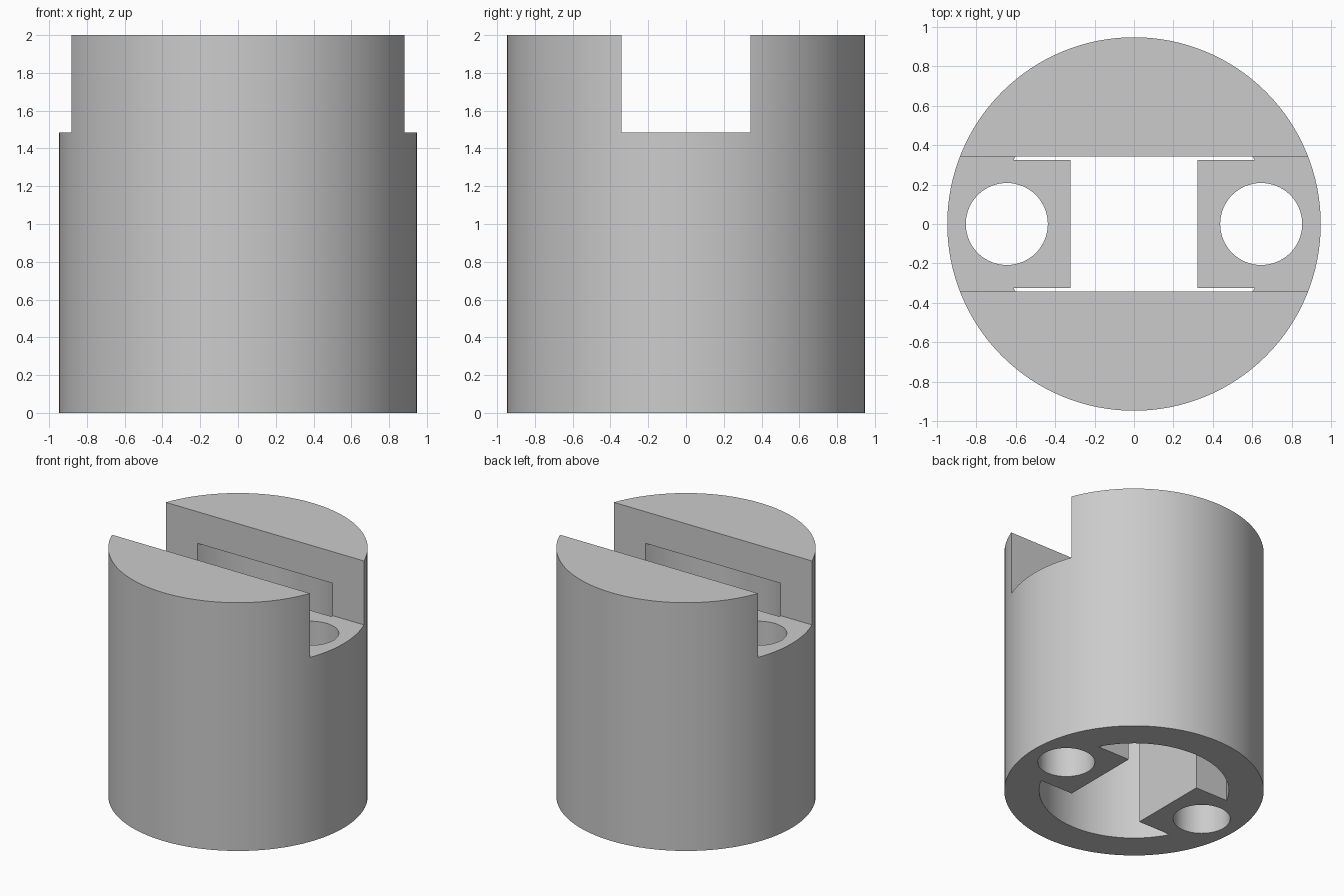
import bpy

cube = bpy.data.objects.get("Cube")
if cube:
    bpy.data.objects.remove(cube, do_unlink=True)

RADIUS, HEIGHT = 0.947, 2.0
SLOT_HALF, SLOT_FLOOR = 0.342, 1.485
CAVITY_RADIUS, CAVITY_TOP = 0.692, 1.745
LUG_HALF, LUG_INNER = 0.324, 0.322
HOLE_X, HOLE_RADIUS = 0.645, 0.208

grey = bpy.data.materials.new("plain grey")
grey.use_nodes = True
colour = (0.6, 0.6, 0.6, 1)
grey.diffuse_color = colour
grey.node_tree.nodes["Principled BSDF"].inputs["Base Color"].default_value = colour


def finish(name):
    ob = bpy.context.object
    ob.name = name
    ob.data.materials.append(grey)
    return ob


def cylinder(name, radius, z0, z1, x=0, sides=128):
    bpy.ops.mesh.primitive_cylinder_add(
        vertices=sides, radius=radius, depth=z1 - z0, location=(x, 0, (z0 + z1) / 2))
    return finish(name)


def box(name, x0, x1, half_y, z0, z1):
    bpy.ops.mesh.primitive_cube_add(
        size=1, location=((x0 + x1) / 2, 0, (z0 + z1) / 2))
    ob = finish(name)
    ob.scale = (x1 - x0, 2 * half_y, z1 - z0)
    bpy.ops.object.transform_apply(location=False, rotation=False, scale=True)
    return ob


def cut(target, cutter):
    mod = target.modifiers.new("cut", "BOOLEAN")
    mod.operation = "DIFFERENCE"
    mod.solver = "EXACT"
    mod.object = cutter
    bpy.context.view_layer.objects.active = target
    bpy.ops.object.modifier_apply(modifier=mod.name)
    bpy.data.objects.remove(cutter, do_unlink=True)


# Round outer body
body = cylinder("slotted_body", RADIUS, 0, HEIGHT)

# Bottom cavity, leaving a square lug standing on each side
cavity = cylinder("cavity_cutter", CAVITY_RADIUS, -0.1, CAVITY_TOP)
for side in (-1, 1):
    x0, x1 = sorted((side * LUG_INNER, side))
    cut(cavity, box("lug_cutter", x0, x1, LUG_HALF, -0.3, HEIGHT))
cut(body, cavity)

# Slot across the top
cut(body, box("slot_cutter", -2, 2, SLOT_HALF, SLOT_FLOOR, HEIGHT + 1))

# Through hole in each lug
for side in (-1, 1):
    cut(body, cylinder("hole_cutter", HOLE_RADIUS, -0.2, HEIGHT + 0.2, side * HOLE_X, 64))

# Smooth round walls, sharp edges
bpy.ops.object.select_all(action="DESELECT")
body.select_set(True)
bpy.context.view_layer.objects.active = body
bpy.ops.object.shade_smooth_by_angle(angle=0.5)
